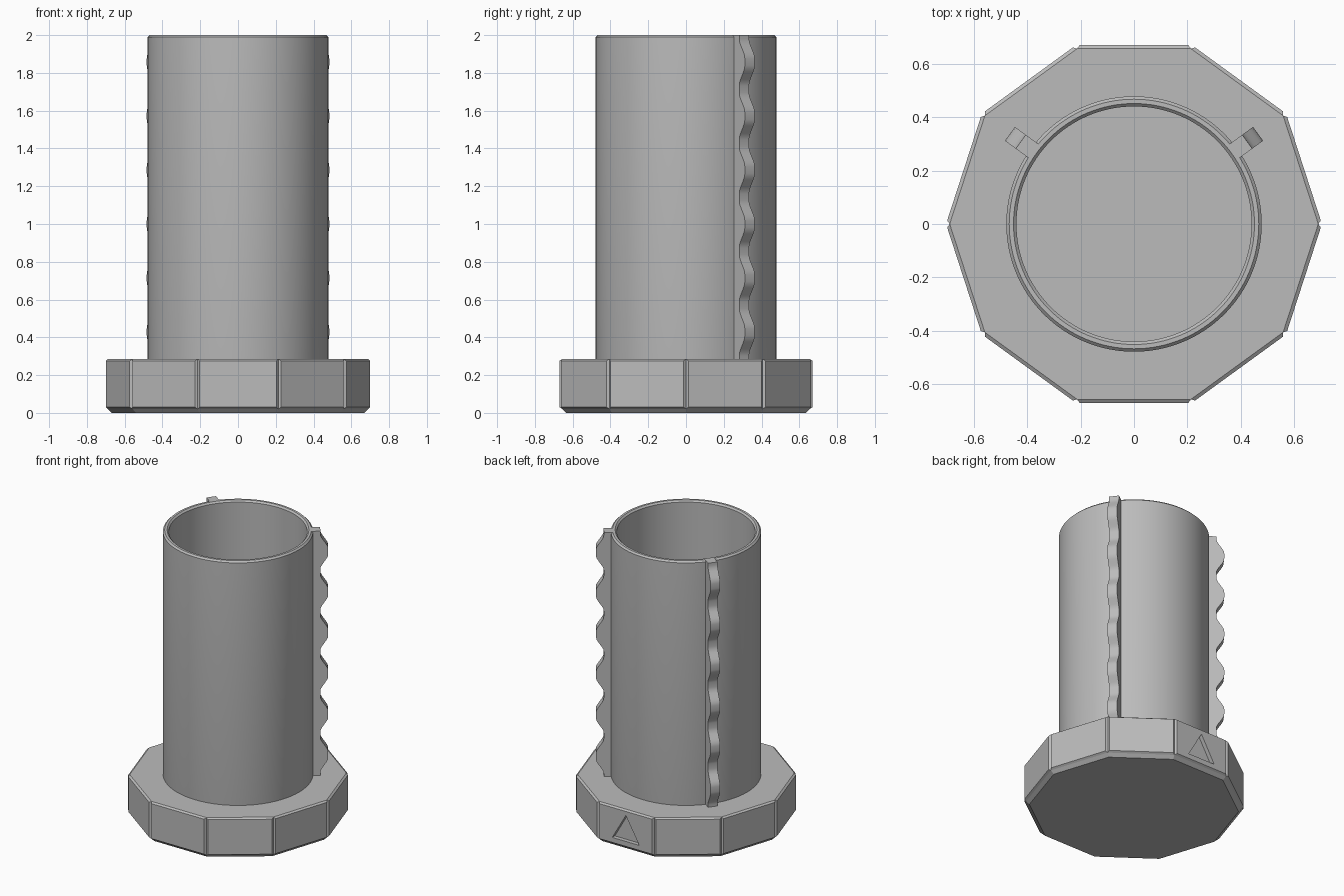
import bpy, bmesh, math
from mathutils import Matrix, Vector

cube = bpy.data.objects.get("Cube")
if cube:
    bpy.data.objects.remove(cube, do_unlink=True)

grey = bpy.data.materials.new("plain_grey")
grey.use_nodes = True
GREY = (0.5, 0.5, 0.5, 1)
grey.diffuse_color = GREY
grey.node_tree.nodes["Principled BSDF"].inputs["Base Color"].default_value = GREY

BASE_TOP, TOP = 0.285, 2.0


def finish(bm, name, smooth=False):
    """Turn a bmesh into a grey object."""
    bmesh.ops.recalc_face_normals(bm, faces=bm.faces)
    mesh = bpy.data.meshes.new(name)
    bm.to_mesh(mesh)
    bm.free()
    mesh.materials.append(grey)
    obj = bpy.data.objects.new(name, mesh)
    bpy.context.collection.objects.link(obj)
    bpy.ops.object.select_all(action='DESELECT')
    obj.select_set(True)
    bpy.context.view_layer.objects.active = obj
    if smooth:
        bpy.ops.object.shade_smooth_by_angle(angle=math.radians(30))
    return obj


def lathe(profile, sides):
    """Stack rings of (radius, z), capping both ends."""
    bm = bmesh.new()
    rings = []
    for r, z in profile:
        rings.append([bm.verts.new((r * math.cos(math.tau * i / sides),
                                    r * math.sin(math.tau * i / sides), z))
                      for i in range(sides)])
    for a, b in zip(rings, rings[1:]):
        for i in range(sides):
            j = (i + 1) % sides
            bm.faces.new((a[i], a[j], b[j], b[i]))
    bm.faces.new(rings[0])
    bm.faces.new(rings[-1])
    return bm


def prism(points, offset):
    """Extrude a flat outline along an offset."""
    bm = bmesh.new()
    face = bm.faces.new([bm.verts.new(p) for p in points])
    new = bmesh.ops.extrude_face_region(bm, geom=[face])["geom"]
    bmesh.ops.translate(bm, vec=Vector(offset),
                        verts=[v for v in new if isinstance(v, bmesh.types.BMVert)])
    return bm


def cut(obj, cutter):
    cutter.hide_render = True
    mod = obj.modifiers.new("cut", 'BOOLEAN')
    mod.operation, mod.solver, mod.object = 'DIFFERENCE', 'EXACT', cutter
    bpy.context.view_layer.objects.active = obj
    bpy.ops.object.modifier_apply(modifier=mod.name)
    bpy.data.objects.remove(cutter, do_unlink=True)


# Ten-sided knob with a raised bevelled panel on every side
corner = 1 / math.cos(math.pi / 10)
bm = lathe([(0.635 * corner, 0), (0.656 * corner, 0.021), (0.656 * corner, BASE_TOP)], 10)
bmesh.ops.recalc_face_normals(bm, faces=bm.faces)
sides = [f for f in bm.faces if abs(f.normal.z) < 0.1]
bmesh.ops.inset_individual(bm, faces=sides, thickness=0.013, depth=0.013)
knob = finish(bm, "knob_base")

# Bore for the tube and triangular pointer recess on the back panel
cut(knob, finish(lathe([(0.46, 0.095), (0.46, 0.4)], 96), "bore_cutter"))
triangle = [(-0.105, 0.64, 0.065), (0.105, 0.64, 0.065), (0, 0.64, 0.247)]
cut(knob, finish(prism(triangle, (0, 0.1, 0)), "pointer_cutter"))

# Hollow tube with chamfered rim
finish(lathe([(0.46, 0.095), (0.478, 0.2), (0.478, TOP - 0.011), (0.467, TOP),
              (0.451, TOP), (0.44, TOP - 0.011), (0.44, 0.1)], 128), "tube", True)

# Two wavy ribs running up the back of the tube
WAVES, STEPS = 6, 96
rib_width = 0.064
outline = [(0.46, 0, TOP), (0.46, 0, BASE_TOP - 0.01)]
for i in range(STEPS + 1):
    t = i / STEPS
    wave = max(-1, min(1, -1.25 * math.cos(math.tau * WAVES * t)))
    outline.append((0.549 + 0.025 * wave, 0, BASE_TOP + (TOP - BASE_TOP) * t))
for name, angle in (("left_rib", 36), ("right_rib", 144)):
    bm = prism(outline, (0, rib_width, 0))
    bmesh.ops.translate(bm, vec=(0, -rib_width / 2, 0), verts=bm.verts)
    bmesh.ops.rotate(bm, verts=bm.verts, matrix=Matrix.Rotation(math.radians(angle), 3, 'Z'))
    finish(bm, name, True)
